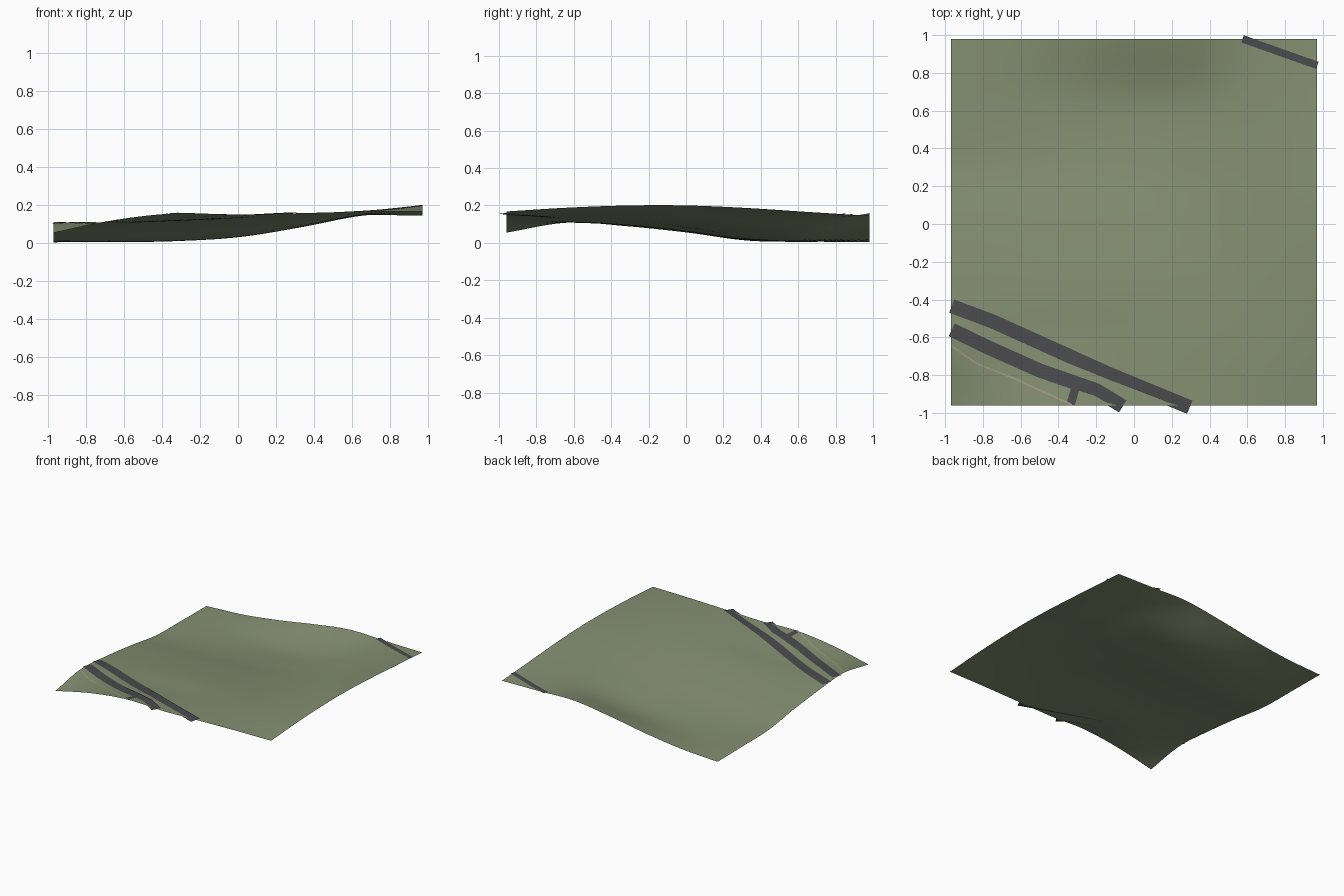
import bpy, bmesh, math
from mathutils import Vector

if "Cube" in bpy.data.objects:
    bpy.data.objects.remove(bpy.data.objects["Cube"])

# Coarse heights: rows front to back, columns left to right
HEIGHTS = [
    [.055, .122, .157, .150, .158, .165, .168],
    [.108, .110, .122, .135, .152, .170, .188],
    [.089, .096, .110, .122, .138, .167, .200],
    [.055, .062, .073, .086, .112, .158, .200],
    [.012, .016, .026, .046, .089, .148, .186],
    [.007, .006, .013, .036, .088, .144, .165],
    [.004, .022, .062, .115, .157, .150, .145],
]
X0, X1, Y0, Y1 = -.97, .97, -.96, .98


def spline(v, t):
    """Catmull-Rom value along a list, t in 0..1"""
    n = len(v) - 1
    t = min(max(t, 0), 1) * n
    i = min(int(t), n - 1)
    f = t - i
    b, c = v[i], v[i + 1]
    a = v[i - 1] if i else 2 * b - c
    d = v[i + 2] if i + 2 <= n else 2 * c - b
    return b + .5 * f * (c - a + f * (2 * a - 5 * b + 4 * c - d + f * (3 * (b - c) + d - a)))


def height(x, y):
    u, w = (x - X0) / (X1 - X0), (y - Y0) / (Y1 - Y0)
    return max(spline([spline(r, u) for r in HEIGHTS], w), 0)


def material(name, rgb):
    m = bpy.data.materials.new(name)
    m.diffuse_color = (*rgb, 1)
    m.use_nodes = True
    m.node_tree.nodes["Principled BSDF"].inputs["Base Color"].default_value = m.diffuse_color
    return m


def make_object(name, bm, mat):
    me = bpy.data.meshes.new(name)
    bmesh.ops.recalc_face_normals(bm, faces=bm.faces)
    if sum(f.normal.z for f in bm.faces) < 0:
        bmesh.ops.reverse_faces(bm, faces=bm.faces)
    for f in bm.faces:
        f.smooth = True
    bm.to_mesh(me)
    bm.free()
    me.materials.append(mat)
    ob = bpy.data.objects.new(name, me)
    bpy.context.collection.objects.link(ob)


def ribbon(name, pts, width, mat, lift=.003, tilt=0, step=.03):
    """Strip following the ground along its path; tilt sinks its right-hand side"""
    pts = [Vector(p) for p in pts]
    path = [pts[0]]
    for a, b in zip(pts, pts[1:]):
        n = max(1, math.ceil((b - a).length / step))
        path += [a.lerp(b, i / n) for i in range(1, n + 1)]
    bm = bmesh.new()
    prev = None
    for i, p in enumerate(path):
        d = (path[min(i + 1, len(path) - 1)] - path[max(i - 1, 0)]).normalized()
        side = Vector((-d.y, d.x)) * width / 2
        fall = tilt * i / (len(path) - 1)
        row = []
        for s in (1, -1):
            q = p + side * s
            z = height(q.x, q.y) + lift + s * fall
            row.append(bm.verts.new((*q, z)))
        if prev:
            bm.faces.new((prev[0], prev[1], row[1], row[0]))
        prev = row
    make_object(name, bm, mat)


grass = material("grass", (.23, .275, .165))
asphalt = material("asphalt", (.07, .07, .075))
dirt = material("dirt", (.38, .31, .22))

# Ground sheet
bm = bmesh.new()
bmesh.ops.create_grid(bm, x_segments=60, y_segments=60, size=1)
for v in bm.verts:
    x = X0 + (v.co.x + 1) / 2 * (X1 - X0)
    y = Y0 + (v.co.y + 1) / 2 * (Y1 - Y0)
    v.co = (x, y, height(x, y))
make_object("ground", bm, grass)

# Roads, partly sunk into the ground along their downhill side, and footpath
ribbon("upper_road", [(-.965, -.435), (-.75, -.515), (-.13, -.795), (.295, -.97)], .075, asphalt, .002, .004)
ribbon("lower_road", [(-.965, -.56), (-.78, -.65), (-.5, -.775), (-.2, -.88), (-.06, -.965)], .075, asphalt, .002, .003)
ribbon("side_road", [(-.30, -.83), (-.335, -.955)], .045, asphalt)
ribbon("back_road", [(.575, .98), (.97, .84)], .04, asphalt)
ribbon("footpath", [(-.968, -.645), (-.83, -.74), (-.64, -.815), (-.33, -.957)], .01, dirt)
